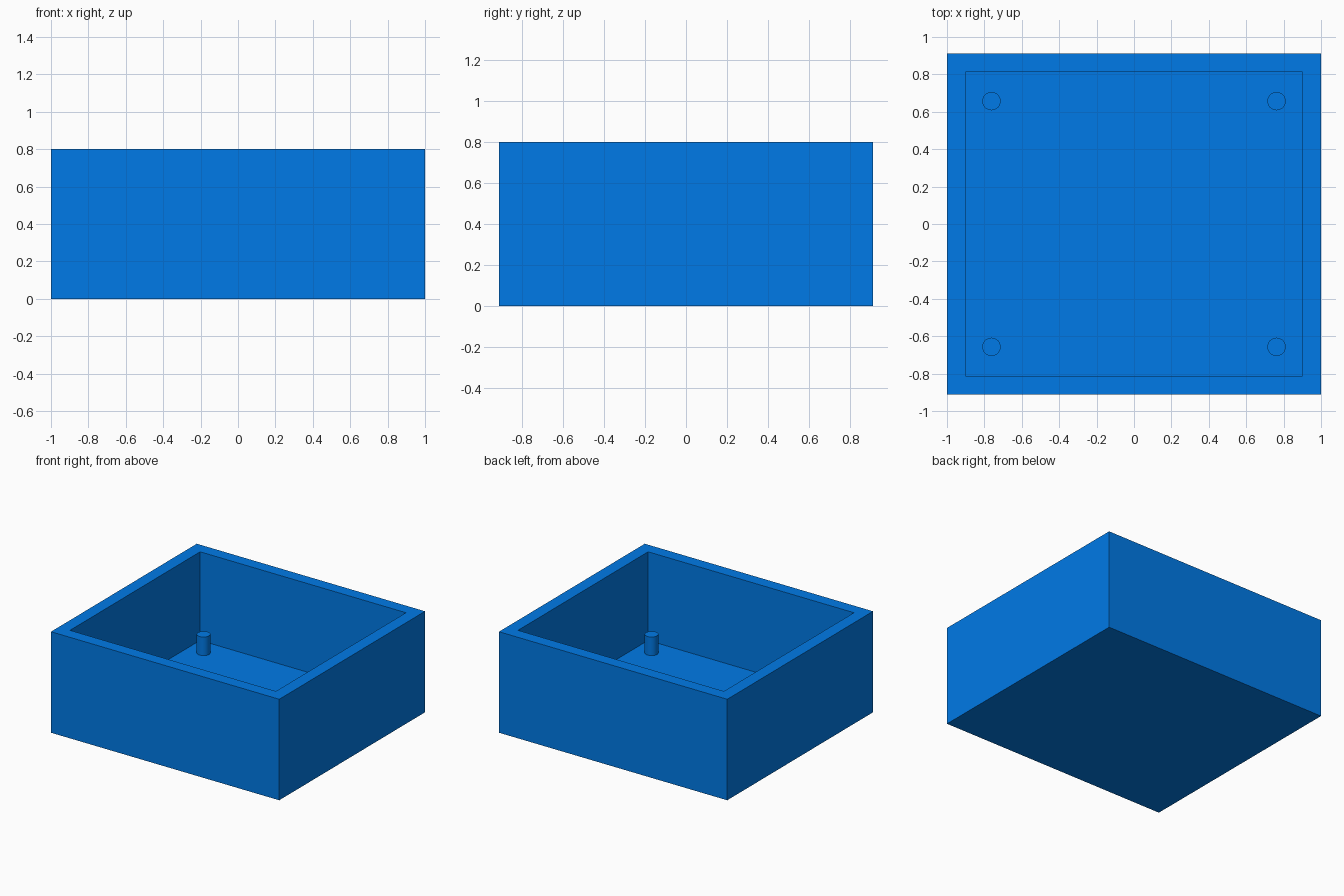
import bpy, bmesh
from mathutils import Matrix

if "Cube" in bpy.data.objects:
    bpy.data.objects.remove(bpy.data.objects["Cube"])

HX, HY, H = 1.0, 0.912, 0.8      # outer half sizes and height
WALL, FLOOR = 0.098, 0.098
PEG_X, PEG_Y, PEG_R, PEG_TOP = 0.762, 0.657, 0.049, 0.245

blue = bpy.data.materials.new("blue")
blue.diffuse_color = (0.0, 0.195, 0.8, 1)
blue.use_nodes = True
blue.node_tree.nodes["Principled BSDF"].inputs["Base Color"].default_value = blue.diffuse_color


def add_object(name, bm):
    mesh = bpy.data.meshes.new(name)
    bm.to_mesh(mesh)
    bm.free()
    mesh.materials.append(blue)
    obj = bpy.data.objects.new(name, mesh)
    bpy.context.collection.objects.link(obj)
    return obj


# Open tray: inset the top face for the rim, then sink it to the floor
bm = bmesh.new()
bmesh.ops.create_cube(bm, size=1, matrix=Matrix.Translation((0, 0, H / 2))
                      @ Matrix.Diagonal((2 * HX, 2 * HY, H, 1)))
top = max(bm.faces, key=lambda f: f.calc_center_median().z)
bmesh.ops.inset_region(bm, faces=[top], thickness=WALL, use_even_offset=True)
cavity = bmesh.ops.extrude_discrete_faces(bm, faces=[top])["faces"][0]
bmesh.ops.translate(bm, verts=cavity.verts, vec=(0, 0, FLOOR - H))
bmesh.ops.recalc_face_normals(bm, faces=bm.faces)
add_object("tray", bm)

# Four pegs standing on the floor near the corners
for sx, side in ((-1, "left"), (1, "right")):
    for sy, end in ((-1, "front"), (1, "back")):
        bm = bmesh.new()
        depth = PEG_TOP - FLOOR
        bmesh.ops.create_cone(bm, cap_ends=True, segments=48, radius1=PEG_R,
                              radius2=PEG_R, depth=depth,
                              matrix=Matrix.Translation((sx * PEG_X, sy * PEG_Y,
                                                         FLOOR + depth / 2)))
        for f in bm.faces:
            f.smooth = len(f.verts) == 4
        for e in bm.edges:
            e.smooth = all(len(f.verts) == 4 for f in e.link_faces)
        add_object(f"peg_{end}_{side}", bm)
